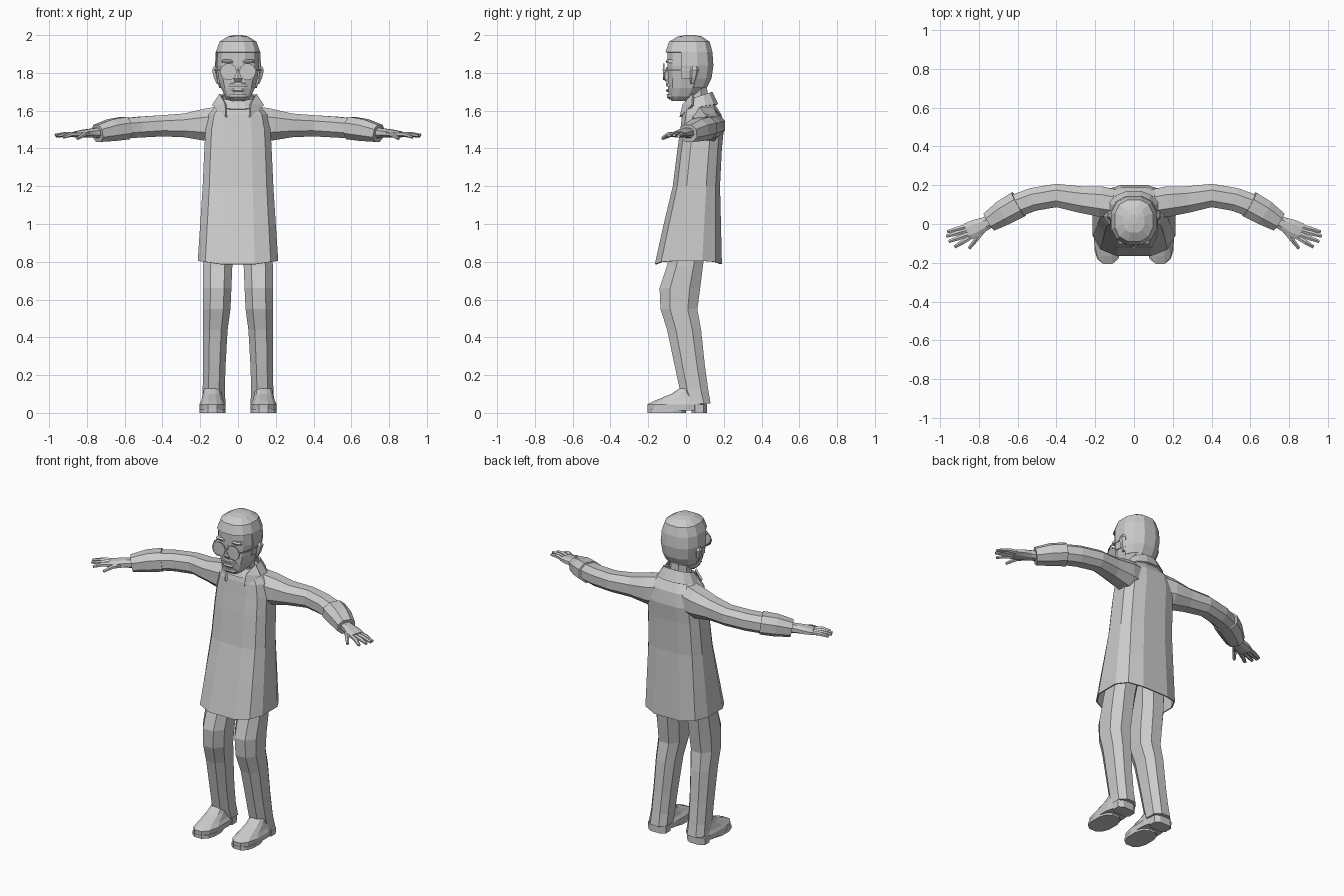
import bpy, bmesh, math
from mathutils import Vector

if "Cube" in bpy.data.objects:
    bpy.data.objects.remove(bpy.data.objects["Cube"])

grey = bpy.data.materials.new("plain_grey")
grey.diffuse_color = (0.6, 0.6, 0.6, 1)
grey.use_nodes = True
grey.node_tree.nodes["Principled BSDF"].inputs["Base Color"].default_value = grey.diffuse_color


def finish(name, bm, mirror=False, thick=0):
    bmesh.ops.recalc_face_normals(bm, faces=bm.faces)
    mesh = bpy.data.meshes.new(name)
    bm.to_mesh(mesh)
    bm.free()
    mesh.materials.append(grey)
    ob = bpy.data.objects.new(name, mesh)
    bpy.context.collection.objects.link(ob)
    if thick:
        m = ob.modifiers.new("Thickness", 'SOLIDIFY')
        m.thickness = thick
    if mirror:
        m = ob.modifiers.new("Mirror", 'MIRROR')
        m.use_mirror_merge = False
    return ob


def outline(n, p):
    """Unit rounded-box outline with n sides, a flat side to the front."""
    pts = []
    for i in range(n):
        a = 2 * math.pi * (i + 0.5) / n
        c, s = math.cos(a), math.sin(a)
        pts.append((math.copysign(abs(c) ** (2 / p), c), math.copysign(abs(s) ** (2 / p), s)))
    mx, my = max(q[0] for q in pts), max(q[1] for q in pts)
    return [(x / mx, y / my) for x, y in pts]


def skin(bm, rings, cap_start=True, cap_end=True):
    vs = [[bm.verts.new(q) for q in r] for r in rings]
    n = len(vs[0])
    for a, b in zip(vs, vs[1:]):
        for i in range(n):
            j = (i + 1) % n
            bm.faces.new((a[i], a[j], b[j], b[i]))
    if cap_start:
        bm.faces.new(vs[0])
    if cap_end:
        bm.faces.new(vs[-1])
    return vs


def stack(bm, rows, n=12, p=2.5, **caps):
    """Horizontal sections: z, x min, x max, y min, y max."""
    return skin(bm, [[((x0 + x1) / 2 + (x1 - x0) / 2 * u, (y0 + y1) / 2 + (y1 - y0) / 2 * v, z)
                      for u, v in outline(n, p)] for z, x0, x1, y0, y1 in rows], **caps)


def limb(bm, rows, n=8, p=2.3):
    """Sections across a sideways path: x, y, z, half width, half height."""
    rings = []
    for i, (x, y, z, w, h) in enumerate(rows):
        a, b = rows[max(i - 1, 0)], rows[min(i + 1, len(rows) - 1)]
        t = Vector(b[:3]) - Vector(a[:3])
        u = t.cross(Vector((0, 0, 1))).normalized()
        v = u.cross(t).normalized()
        rings.append([Vector((x, y, z)) + u * w * q + v * h * r for q, r in outline(n, p)])
    skin(bm, rings)


def sym(rows):
    return [(z, -w, w, y0, y1) for z, w, y0, y1 in rows]


# coat, open at the hem, hem a little higher at the sides
bm = bmesh.new()
rings = stack(bm, sym([(.775, .213, -.165, .19), (1.0, .20, -.118, .185), (1.2, .187, -.07, .18),
                       (1.4, .178, -.045, .19), (1.5, .172, -.03, .2), (1.58, .155, -.02, .187),
                       (1.63, .115, -.005, .155), (1.655, .08, .02, .13)]), 12, 3, cap_start=False)
for v in rings[0]:
    v.co.z += .03 * abs(v.co.x) / .213
finish("coat", bm, thick=.008)

# sleeves and cuffs
bm = bmesh.new()
limb(bm, [(.08, .10, 1.53, .075, .095), (.17, .115, 1.525, .078, .085), (.28, .127, 1.522, .068, .063),
          (.40, .147, 1.52, .06, .056), (.52, .127, 1.513, .06, .055), (.62, .09, 1.505, .06, .053)])
finish("sleeves", bm, True)
bm = bmesh.new()
limb(bm, [(.595, .102, 1.508, .07, .06), (.67, .06, 1.497, .066, .058), (.745, .012, 1.48, .052, .046)])
finish("cuffs", bm, True)

# hands with four fingers and a thumb
bm = bmesh.new()
limb(bm, [(.72, .025, 1.483, .032, .028), (.77, .0, 1.482, .035, .024),
          (.815, -.022, 1.478, .046, .021), (.86, -.04, 1.474, .044, .016)], 8)
finish("palms", bm, True)
bm = bmesh.new()
for x0, y0, x1, y1, z1 in ((.85, -.008, .962, -.04, 1.465), (.855, -.03, .968, -.063, 1.47),
                           (.85, -.052, .955, -.09, 1.468), (.84, -.066, .925, -.118, 1.46),
                           (.775, -.03, .85, -.125, 1.452)):
    xm, ym = (x0 + x1) / 2, (y0 + y1) / 2
    limb(bm, [(x0, y0, 1.474, .012, .013), (xm, ym, 1.475, .012, .013), (x1, y1, z1, .008, .008)], 6, 2)
finish("fingers", bm, True)

# trouser legs
bm = bmesh.new()
stack(bm, [(1.0, .005, .165, -.06, .12), (.78, .03, .185, -.10, .09), (.66, .035, .185, -.14, .075),
           (.55, .04, .185, -.135, .06), (.44, .055, .185, -.10, .08), (.25, .066, .185, -.06, .1),
           (.12, .07, .187, -.032, .118), (.05, .066, .192, -.005, .13)], 8, 2.4)
finish("trouser_legs", bm, True)

# shoes, with a heel step below
bm = bmesh.new()
stack(bm, [(.012, .068, .203, -.203, .10), (.045, .065, .205, -.205, .108), (.065, .077, .195, -.165, .105),
           (.10, .087, .185, -.08, .10), (.13, .09, .18, -.035, .09)], 12, 2.5)
finish("shoes", bm, True)
bm = bmesh.new()
stack(bm, [(0, .067, .204, -.205, .0), (.02, .067, .204, -.205, .0)], 12, 2.5)
stack(bm, [(0, .075, .196, .03, .112), (.045, .072, .2, .03, .112)], 8, 3)
finish("soles_and_heels", bm, True)

# neck
bm = bmesh.new()
stack(bm, sym([(1.6, .065, .0, .125), (1.66, .06, -.005, .115), (1.76, .06, -.02, .11)]), 8, 2.2)
finish("neck", bm)

# collar, high at the back, with two hanging points at the front
bm = bmesh.new()
rings = stack(bm, sym([(1.61, .122, -.022, .17), (1.655, .09, .0, .14)]), 12, 2.3,
              cap_start=False, cap_end=False)
for v in rings[0]:
    v.co.z += .025 * (v.co.y + .022) / .192
for v in rings[1]:
    v.co.z += .045 * v.co.y / .14
finish("collar", bm, thick=.01)
bm = bmesh.new()
bm.faces.new([bm.verts.new(q) for q in ((.098, .035, 1.69), (.138, .03, 1.63), (.066, -.034, 1.567),
                                       (.068, -.018, 1.635))])
bmesh.ops.triangulate(bm, faces=bm.faces)
finish("collar_points", bm, True, .012)

# head
skull = [(1.65, .04, -.075, .0), (1.675, .068, -.09, .06), (1.72, .09, -.095, .10),
         (1.77, .103, -.095, .125), (1.84, .112, -.098, .135), (1.91, .108, -.098, .13),
         (1.955, .088, -.08, .115), (1.982, .045, -.035, .075), (1.99, .01, .01, .04)]
bm = bmesh.new()
stack(bm, sym(skull), 12, 2.4)
finish("head", bm)

# hair shell, cut away over the face and jaw
g = .01
bm = bmesh.new()
stack(bm, sym([(z + (g if z > 1.95 else 0), w + g, a - g, b + g) for z, w, a, b in skull[2:]]), 12, 2.4,
      cap_start=False)
bare = []
for f in bm.faces:
    c = f.calc_center_median()
    if (c.z < 1.9 and c.y < -.04) or (c.z < 1.8 and c.y < .03):
        bare.append(f)
bmesh.ops.delete(bm, geom=bare, context='FACES')
finish("hair", bm, thick=.006)

# ears
bm = bmesh.new()
stack(bm, [(1.74, .098, .112, .025, .045), (1.775, .10, .128, .02, .06), (1.815, .105, .137, .02, .07),
           (1.835, .108, .128, .03, .06)], 6, 2)
finish("ears", bm, True)

# nose
bm = bmesh.new()
stack(bm, sym([(1.755, .018, -.108, -.085), (1.77, .022, -.122, -.085), (1.80, .013, -.114, -.085),
               (1.83, .009, -.103, -.085)]), 6, 2)
finish("nose", bm)

# moustache, beard frame and lips
bm = bmesh.new()
stack(bm, sym([(1.728, .052, -.104, -.07), (1.742, .042, -.107, -.07), (1.75, .02, -.105, -.07)]), 8, 3)
stack(bm, sym([(1.658, .034, -.088, -.04), (1.672, .048, -.101, -.05), (1.688, .042, -.102, -.05)]), 8, 3)
finish("moustache_and_beard", bm)
bm = bmesh.new()
stack(bm, sym([(1.698, .026, -.101, -.07), (1.706, .032, -.106, -.07), (1.716, .03, -.101, -.07)]), 8, 3)
finish("lips", bm)

# brows
bm = bmesh.new()
stack(bm, [(1.852, .02, .085, -.103, -.06), (1.862, .025, .085, -.108, -.06), (1.87, .03, .08, -.1, -.06)], 8, 3)
finish("brows", bm, True)

# glasses: round rims, thin lenses, bridge and side bars
bm = bmesh.new()
N = 10


def circle(r, y):
    return [(.05 + r * math.cos(2 * math.pi * i / N), y, 1.806 + r * math.sin(2 * math.pi * i / N))
            for i in range(N)]


first = circle(.045, -.122)
skin(bm, [first, circle(.045, -.115), circle(.039, -.115), circle(.039, -.122), circle(.045, -.122)],
     False, False)
bmesh.ops.remove_doubles(bm, verts=bm.verts, dist=1e-5)
finish("glasses_rims", bm, True)
bm = bmesh.new()
skin(bm, [circle(.04, -.12), circle(.04, -.117)])
finish("glasses_lenses", bm, True)
bm = bmesh.new()
stack(bm, [(1.812, -.008, .008, -.124, -.116), (1.82, -.008, .008, -.124, -.116)], 4, 2)
for s in (-1, 1):
    skin(bm, [[(s * (x + dx), y, 1.812 + dz) for dx, dz in ((0, 0), (.005, 0), (.005, .008), (0, .008))]
              for x, y in ((.09, -.118), (.113, -.07), (.121, .045))])
finish("glasses_bridge_and_bars", bm)
